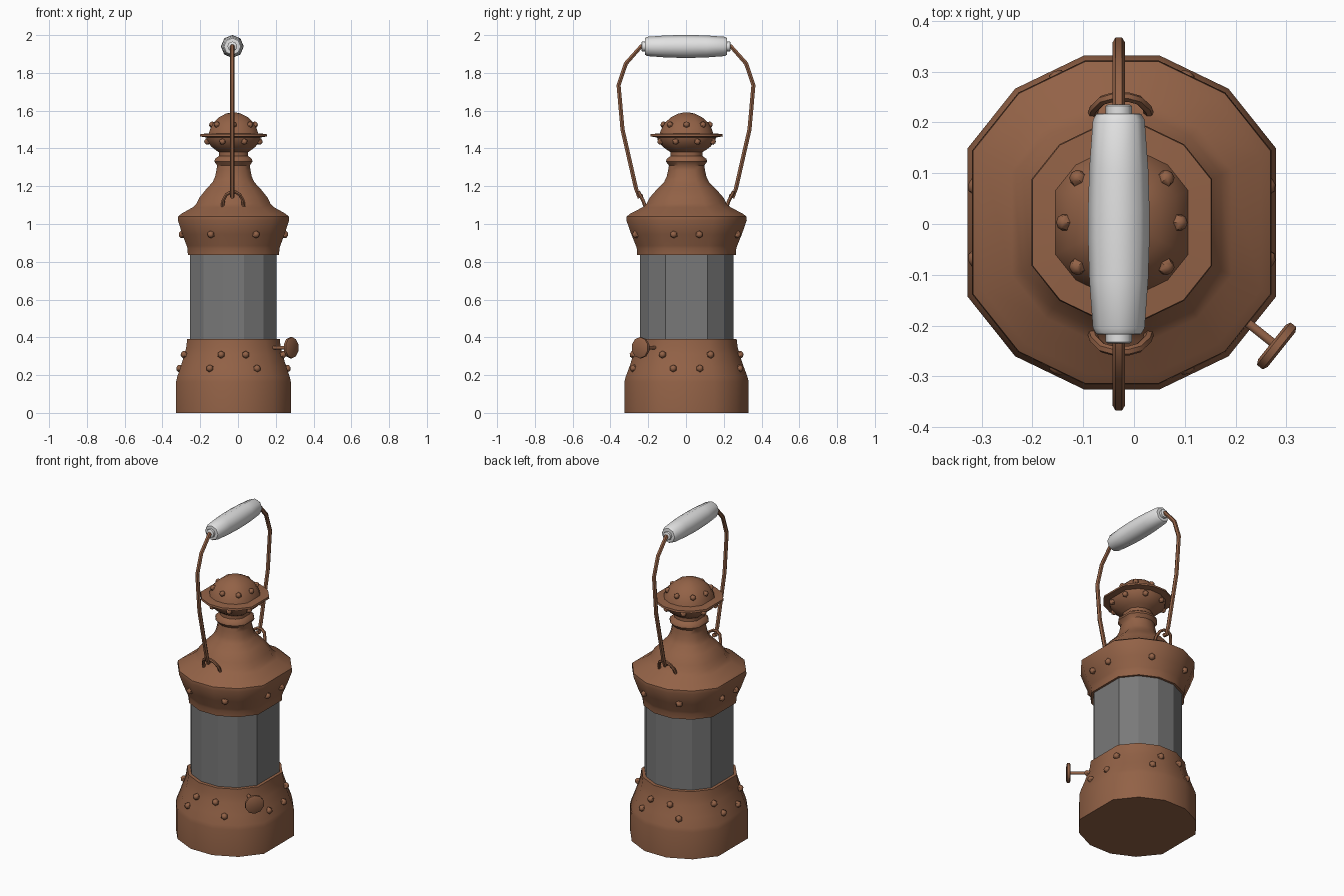
import bpy, bmesh, math
from mathutils import Vector, Matrix

if "Cube" in bpy.data.objects:
    bpy.data.objects.remove(bpy.data.objects["Cube"])

CX, CY = -0.024, 0.003      # lantern axis
HX = -0.03                  # handle plane


def mat(name, rgb):
    m = bpy.data.materials.new(name)
    m.diffuse_color = (*rgb, 1)
    m.use_nodes = True
    m.node_tree.nodes["Principled BSDF"].inputs["Base Color"].default_value = m.diffuse_color
    return m


COPPER = mat("copper", (0.29, 0.122, 0.062))
GLASS = mat("grey_glass", (0.19, 0.19, 0.19))
WHITE = mat("white_grip", (0.76, 0.76, 0.76))

# 14-sided ring with the two side corners left out, giving broad side faces
BODY = [math.radians(k * 360 / 14) for k in range(14) if k not in (0, 7)]


def ring_angles(n):
    return [2 * math.pi * k / n for k in range(n)]


def finish(o, m, angle):
    o.data.materials.clear()
    o.data.materials.append(m)
    bpy.ops.object.select_all(action='DESELECT')
    o.select_set(True)
    bpy.context.view_layer.objects.active = o
    if angle:
        bpy.ops.object.shade_smooth_by_angle(angle=math.radians(angle))
    return o


def from_bm(name, bm, m, angle):
    bmesh.ops.recalc_face_normals(bm, faces=bm.faces)
    me = bpy.data.meshes.new(name)
    bm.to_mesh(me)
    bm.free()
    o = bpy.data.objects.new(name, me)
    bpy.context.collection.objects.link(o)
    return finish(o, m, angle)


def lathe(name, profile, angles, m, angle=0, mtx=Matrix.Translation((CX, CY, 0))):
    """Stack rings of (radius, height) around z, close both ends."""
    bm = bmesh.new()
    rings = [[bm.verts.new((r * math.cos(a), r * math.sin(a), z)) for a in angles]
             for r, z in profile]
    n = len(angles)
    for a, b in zip(rings, rings[1:]):
        for i in range(n):
            j = (i + 1) % n
            bm.faces.new((a[i], a[j], b[j], b[i]))
    bm.faces.new(rings[0][::-1])
    bm.faces.new(rings[-1])
    bm.transform(mtx)
    return from_bm(name, bm, m, angle)


def rod(name, pts, radius, m):
    cu = bpy.data.curves.new(name, 'CURVE')
    cu.dimensions = '3D'
    cu.bevel_depth = radius
    cu.bevel_resolution = 1
    cu.use_fill_caps = True
    s = cu.splines.new('POLY')
    s.points.add(len(pts) - 1)
    for p, c in zip(s.points, pts):
        p.co = (*c, 1)
    o = bpy.data.objects.new(name, cu)
    bpy.context.collection.objects.link(o)
    bpy.ops.object.select_all(action='DESELECT')
    o.select_set(True)
    bpy.context.view_layer.objects.active = o
    bpy.ops.object.convert(target='MESH')
    return finish(bpy.context.object, m, 50)


def surface_radius(r, deg):
    """Distance from axis to the faceted wall of corner radius r."""
    a = math.radians(deg)
    pts = [Vector((r * math.cos(b), r * math.sin(b))) for b in BODY]
    d = Vector((math.cos(a), math.sin(a)))
    best = r
    for p, q in zip(pts, pts[1:] + pts[:1]):
        e = q - p
        nrm = Vector((e.y, -e.x)).normalized()
        if nrm.dot(d) > 0:
            best = min(best, nrm.dot(p) / nrm.dot(d))
    return best


def rivets(name, z, r, degs, tilt, size=0.021):
    """Row of small faceted studs, tilted up or down with the wall."""
    bm = bmesh.new()
    for d in degs:
        q = surface_radius(r, d)
        t = math.radians(tilt)
        a = math.radians(d)
        nrm = Vector((math.cos(a) * math.cos(t), math.sin(a) * math.cos(t), math.sin(t)))
        mtx = (Matrix.Translation((CX + q * math.cos(a), CY + q * math.sin(a), z))
               @ nrm.to_track_quat('Z', 'Y').to_matrix().to_4x4())
        bmesh.ops.create_uvsphere(bm, u_segments=6, v_segments=4, radius=size, matrix=mtx)
    return from_bm(name, bm, COPPER, 50)


# Base, glass and hood
lathe("base", [(0.337, 0), (0.337, 0.165), (0.331, 0.19), (0.31, 0.245), (0.288, 0.31),
               (0.278, 0.345), (0.272, 0.39), (0.25, 0.392)], BODY, COPPER, 45)
lathe("glass", [(0.254, 0.37), (0.254, 0.86)], BODY, GLASS)
lathe("hood", [(0.25, 0.836), (0.268, 0.836), (0.27, 0.87), (0.275, 0.885), (0.3, 0.945),
               (0.327, 1.02), (0.325, 1.04), (0.305, 1.055), (0.24, 1.088), (0.217, 1.108),
               (0.2, 1.14), (0.16, 1.185), (0.122, 1.222), (0.108, 1.25), (0.1, 1.285),
               (0.096, 1.31), (0.112, 1.33), (0.108, 1.345), (0.086, 1.36), (0.086, 1.38),
               (0.11, 1.395), (0.13, 1.41), (0.155, 1.44), (0.16, 1.458), (0.197, 1.464),
               (0.195, 1.476), (0.145, 1.48), (0.138, 1.5), (0.118, 1.535), (0.085, 1.565),
               (0.045, 1.584), (0.012, 1.591)], BODY, COPPER, 45)

# Stud rows
row_a = [s + d for s in (0, 180) for d in (-66, -14, 14, 66)]
row_b = [s + d for s in (0, 180) for d in (-77, -26, 26, 77)]
rivets("base_lower_rivets", 0.235, 0.314, row_a, 18)
rivets("base_upper_rivets", 0.308, 0.289, row_b, 18)
rivets("hood_rivets", 0.945, 0.3, row_a, -20)
rivets("chimney_rivets", 1.437, 0.153, [22.5 + 45 * k for k in range(8)], -35, 0.018)
rivets("dome_rivets", 1.525, 0.124, [45 * k for k in range(8)], 35, 0.018)

# Wick knob on the front right face
KNOB = (Matrix.Translation((CX, CY, 0.345)) @ Matrix.Rotation(math.radians(-38.57), 4, 'Z')
        @ Matrix.Rotation(math.radians(90), 4, 'Y'))
lathe("knob_stem", [(0.01, 0.25), (0.01, 0.385)], ring_angles(6), COPPER, 70, KNOB)
lathe("knob_disc", [(0.046, 0.378), (0.056, 0.383), (0.056, 0.397), (0.046, 0.402)],
      ring_angles(10), COPPER, 40, KNOB)

# Handle wires and the loops that hold them
for s, side in ((1, "back"), (-1, "front")):
    rod(side + "_handle_wire",
        [(HX, s * y, z) for y, z in ((0.21, 1.94), (0.238, 1.94), (0.318, 1.85), (0.357, 1.735),
                                     (0.336, 1.5), (0.265, 1.19), (0.25, 1.145), (0.228, 1.15))],
        0.0125, COPPER)
    half = [(0.056, 0.215, 1.09), (0.052, 0.228, 1.125), (0.036, 0.244, 1.155), (0.014, 0.25, 1.168)]
    loop = [(-x, y, z) for x, y, z in half] + half[::-1]
    rod(side + "_handle_loop", [(HX + 0.004 + x, s * y, z) for x, y, z in loop], 0.0095, COPPER)

# Barrel grip with end collars
GRIP = Matrix.Translation((HX, 0, 1.94)) @ Matrix.Rotation(math.radians(-90), 4, 'X')
half = [(0.022, 0.235), (0.026, 0.232), (0.026, 0.218), (0.044, 0.217), (0.051, 0.205),
        (0.058, 0.11), (0.0605, 0.03)]
lathe("grip", [(r, -z) for r, z in half] + half[::-1], ring_angles(8), WHITE, 50, GRIP)
